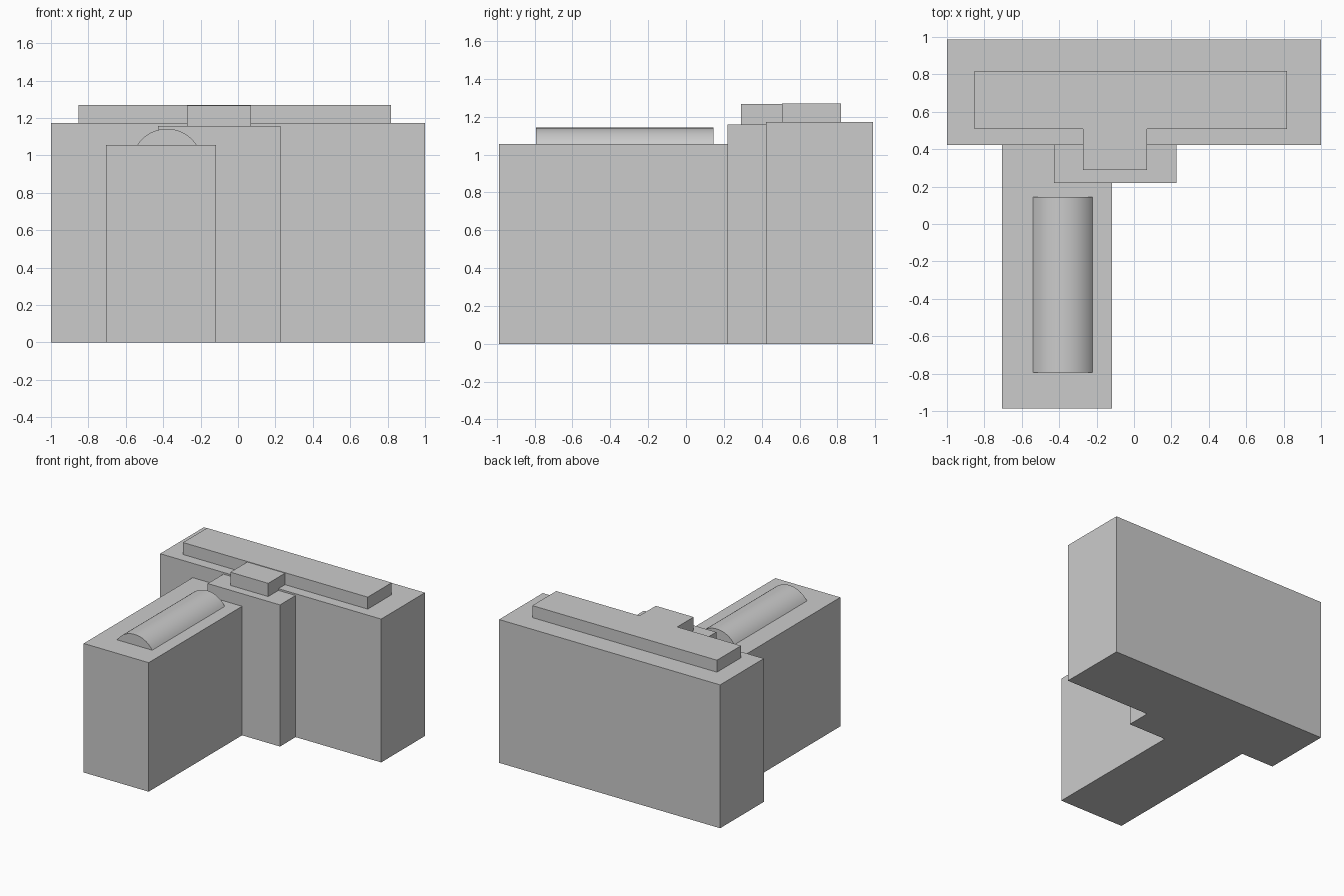
import bpy, bmesh, math
from mathutils import Vector

if "Cube" in bpy.data.objects:
    bpy.data.objects.remove(bpy.data.objects["Cube"])


def prism(name, points, offset):
    """Extrude a closed planar outline along offset."""
    bm = bmesh.new()
    face = bm.faces.new([bm.verts.new(p) for p in points])
    result = bmesh.ops.extrude_face_region(bm, geom=[face], use_keep_orig=True)
    verts = [g for g in result["geom"] if isinstance(g, bmesh.types.BMVert)]
    bmesh.ops.translate(bm, verts=verts, vec=Vector(offset))
    bmesh.ops.recalc_face_normals(bm, faces=bm.faces)
    mesh = bpy.data.meshes.new(name)
    bm.to_mesh(mesh)
    bm.free()
    obj = bpy.data.objects.new(name, mesh)
    bpy.context.collection.objects.link(obj)
    return obj


def block(name, footprint, z0, z1):
    return prism(name, [(x, y, z0) for x, y in footprint], (0, 0, z1 - z0))


def rect(x0, x1, y0, y1):
    return [(x0, y0), (x1, y0), (x1, y1), (x0, y1)]


# Main masses of the building
block("rear_block", rect(-1.0, 1.0, 0.422, 0.987), 0, 1.172)
block("link_block", rect(-0.428, 0.226, 0.22, 0.422), 0, 1.158)

# Front wing, wrapping around the corner of the link block
block("front_wing", [(-0.705, -0.987), (-0.117, -0.987), (-0.117, 0.22),
                     (-0.428, 0.22), (-0.428, 0.422), (-0.705, 0.422)], 0, 1.055)

# Raised roof storeys
block("rear_roof_storey", rect(-0.853, 0.818, 0.508, 0.818), 1.172, 1.27)
block("link_roof_storey", rect(-0.272, 0.07, 0.29, 0.508), 1.158, 1.266)

# Barrel vault on the front wing: a circular segment run along y
half, rise, base, cx = 0.159, 0.087, 1.055, -0.38
radius = (half ** 2 + rise ** 2) / (2 * rise)
sweep = math.asin(half / radius)
steps = 24
arc = []
for i in range(steps + 1):
    a = sweep * (2 * i / steps - 1)
    arc.append((cx + radius * math.sin(a), -0.793,
                base + rise - radius + radius * math.cos(a)))
vault = prism("vaulted_skylight", arc, (0, 0.938, 0))
bpy.context.view_layer.objects.active = vault
vault.select_set(True)
bpy.ops.object.shade_smooth_by_angle(angle=math.radians(30))
